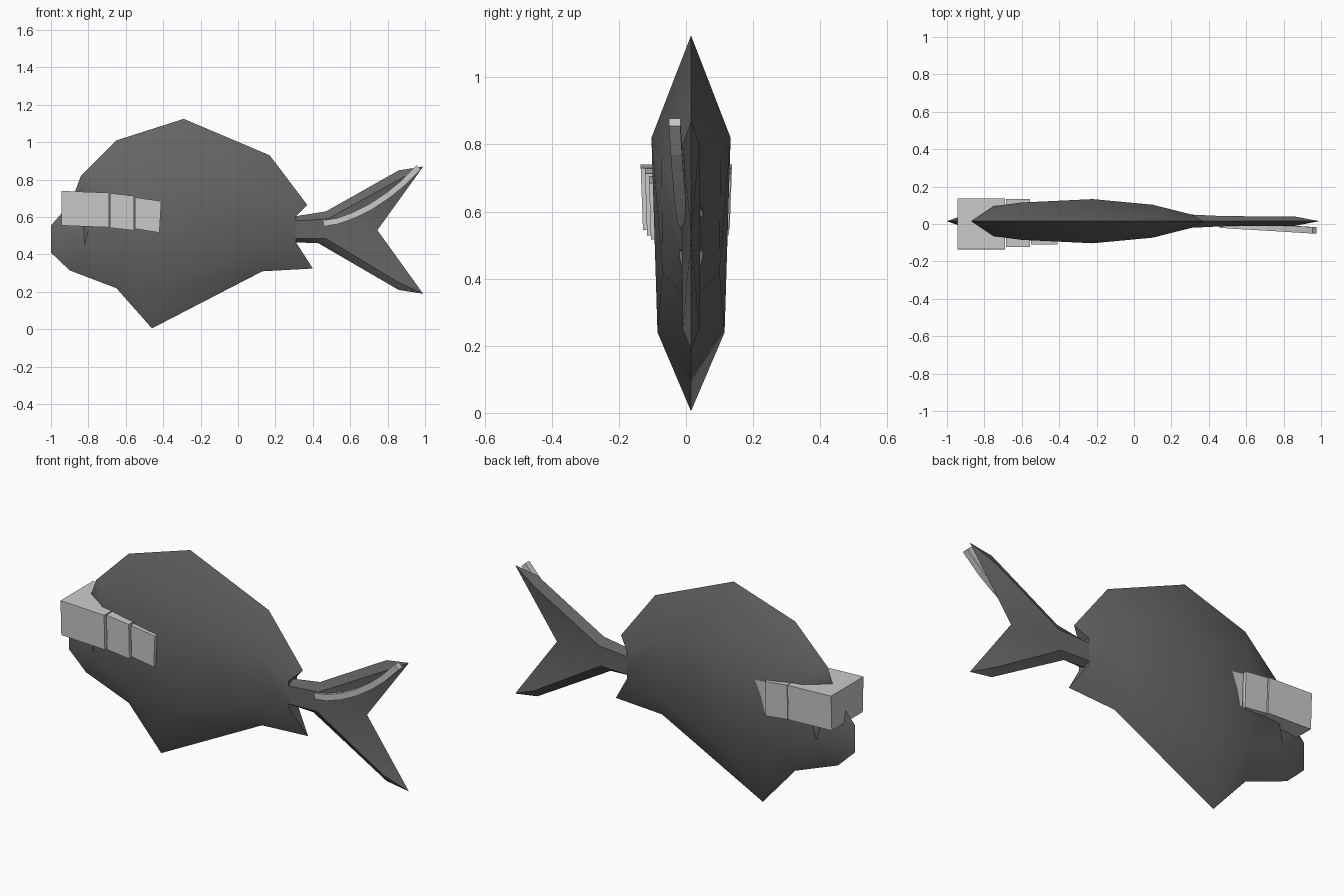
import bpy, bmesh, math
from mathutils import Vector

if "Cube" in bpy.data.objects:
    bpy.data.objects.remove(bpy.data.objects["Cube"])

MID = 0.015  # centre plane of the fish


def material(name, v):
    m = bpy.data.materials.new(name)
    m.diffuse_color = (v, v, v, 1)
    m.use_nodes = True
    m.node_tree.nodes["Principled BSDF"].inputs["Base Color"].default_value = m.diffuse_color
    return m


dark = material("dark grey", 0.13)
light = material("light grey", 0.60)


def finish(name, bm, mat, smooth):
    bmesh.ops.recalc_face_normals(bm, faces=bm.faces)
    me = bpy.data.meshes.new(name)
    bm.to_mesh(me)
    bm.free()
    ob = bpy.data.objects.new(name, me)
    bpy.context.collection.objects.link(ob)
    me.materials.append(mat)
    if smooth:
        bpy.context.view_layer.objects.active = ob
        ob.select_set(True)
        bpy.ops.object.shade_smooth_by_angle(angle=math.radians(40))
        ob.select_set(False)
    return ob


def lens(name, pts, faces, cap):
    """Mirrored flat shape: pts are x, z, half thickness; 0 means a shared rim."""
    bm = bmesh.new()
    sides = []
    rim = {}
    for s in (-1, 1):
        vs = {}
        for k, (x, z, h) in pts.items():
            if h == 0 and k in rim:
                vs[k] = rim[k]
            else:
                vs[k] = bm.verts.new((x, MID + s * h, z))
                if h == 0:
                    rim[k] = vs[k]
        sides.append(vs)
        for f in faces:
            bm.faces.new([vs[k] for k in f.split()])
    # close the open end between the two sides
    a, b = sides
    for p, q in zip(cap, cap[1:]):
        loop = []
        for v in (a[p], a[q], b[q], b[p]):
            if v not in loop:
                loop.append(v)
        bm.faces.new(loop)
    return finish(name, bm, dark, True)


# body: columns of top rim, upper cheek, lower cheek, bottom rim
cols = [((-.84, .82, 0), (-.75, .75, .08), (-.82, .45, .065), (-.90, .315, 0)),
        ((-.65, 1.01, 0), (-.60, .83, .10), (-.60, .37, .09), (-.65, .22, 0)),
        ((-.29, 1.125, 0), (-.22, .82, .118), (-.38, .24, .10), (-.46, .005, 0)),
        ((.17, .93, 0), (.10, .75, .088), (.08, .42, .085), (.13, .31, 0)),
        ((.37, .665, 0), (.31, .605, .035), (.31, .465, .035), (.40, .325, 0))]
body = {f"{r}{i}": p for i, c in enumerate(cols) for r, p in zip("TULB", c)}
# snout with the open mouth
body.update(f0=(-.87, .74, 0), f1=(-.83, .63, 0), f2=(-.93, .635, 0),
            f3=(-1, .555, 0), f4=(-1, .41, 0))
faces = [f"{p}{i} {p}{i+1} {q}{i+1} {q}{i}" for i in range(4)
         for p, q in ("TU", "UL", "LB")]
faces += ["T0 f0 U0", "f0 f1 U0", "f1 L0 U0", "f1 f2 L0", "f2 f3 L0",
          "f3 f4 L0", "f4 B0 L0"]
lens("body", body, faces, ["T4", "U4", "L4", "B4"])

# forked tail
tail = dict(T1=(.31, .605, 0), U1=(.31, .58, .035), L1=(.31, .485, .035),
            B1=(.31, .465, 0), T2=(.47, .63, 0), U2=(.48, .59, .027),
            L2=(.47, .485, .027), B2=(.43, .46, 0), T3=(.86, .85, 0),
            U3=(.86, .80, .025), L3=(.86, .25, .025), B3=(.86, .21, 0),
            top=(.99, .87, 0), low=(.99, .19, 0), fork=(.745, .53, 0))
lens("tail", tail,
     ["T1 T2 U2 U1", "U1 U2 L2 L1", "L1 L2 B2 B1", "T2 T3 U3 U2", "T3 top U3",
      "U3 top fork", "U2 U3 fork", "U2 fork L2", "L2 fork L3", "L3 fork low",
      "L3 low B3", "L2 L3 B3 B2"],
     ["T1", "U1", "L1", "B1"])


# head band: three blocks stepping back and down through the head
def block(name, x0, x1, z0, z1, drop, y0, y1):
    bm = bmesh.new()
    bmesh.ops.create_cube(bm, size=1)
    for v in bm.verts:
        right, top = v.co.x > 0, v.co.z > 0
        y = y1 if v.co.y > 0 else y0
        v.co = Vector((x1 - (0 if top else .01) if right and drop > .015
                       else (x1 if right else x0),
                       y * (1 if top else .95),
                       (z1 if top else z0) - (drop if right else 0)))
    finish(name, bm, light, False)


block("band_front", -.945, -.69, .555, .74, .01, -.135, .137)
block("band_middle", -.685, -.555, .543, .728, .015, -.122, .134)
block("band_rear", -.55, -.41, .537, .705, .02, -.110, .118)

# curved strip along the upper tail lobe
path = [(.46, .567), (.53, .578), (.62, .61), (.71, .655), (.80, .715),
        (.88, .78), (.965, .866)]
bm = bmesh.new()
rings = []
for i, (x, z) in enumerate(path):
    a, b = path[max(i - 1, 0)], path[min(i + 1, len(path) - 1)]
    t = Vector((b[0] - a[0], 0, b[1] - a[1])).normalized()
    n = Vector((-t.z, 0, t.x)) * .016
    c = Vector((x, -.003 - .031 * i / (len(path) - 1), z))
    d = Vector((0, .017, 0))
    rings.append([bm.verts.new(c + p) for p in (n - d, n + d, d - n, -n - d)])
for r, s in zip(rings, rings[1:]):
    for k in range(4):
        bm.faces.new((r[k], r[(k + 1) % 4], s[(k + 1) % 4], s[k]))
bm.faces.new(rings[0])
bm.faces.new(rings[-1])
finish("tail_strip", bm, light, False)
